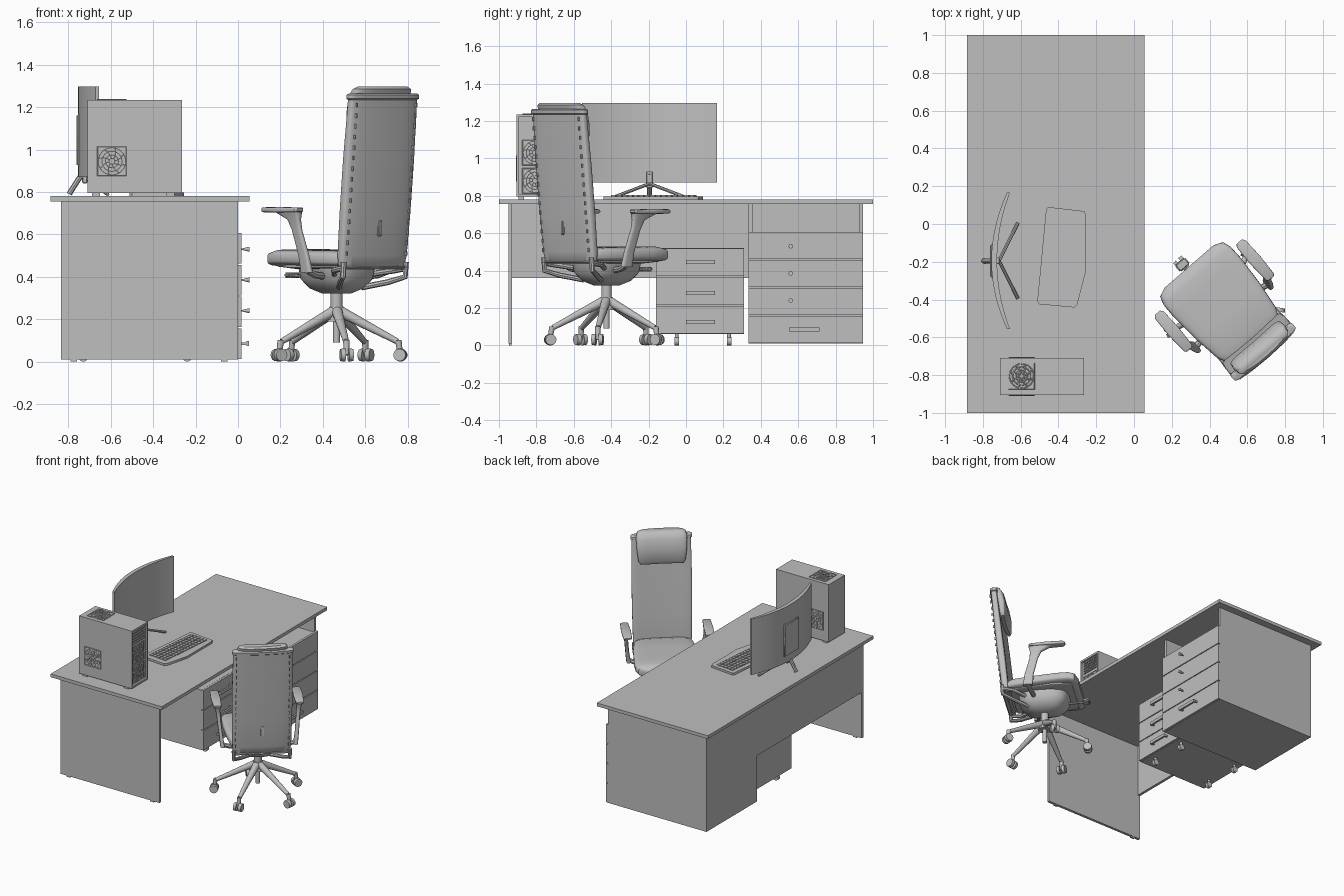
import bpy, bmesh, math
from mathutils import Matrix, Vector

cube = bpy.data.objects.get("Cube")
if cube:
    bpy.data.objects.remove(cube)

mat = bpy.data.materials.new("plain_grey")
mat.use_nodes = True
GREY = (0.52, 0.52, 0.52, 1)
mat.diffuse_color = GREY
mat.node_tree.nodes["Principled BSDF"].inputs["Base Color"].default_value = GREY

# Everything built while "frame" is set is placed by that matrix
frame = Matrix.Identity(4)


def link(name, data, smooth=False):
    o = bpy.data.objects.new(name, data)
    bpy.context.collection.objects.link(o)
    data.materials.append(mat)
    o.matrix_world = frame
    for other in bpy.context.selected_objects:
        other.select_set(False)
    o.select_set(True)
    bpy.context.view_layer.objects.active = o
    if data.id_type == 'CURVE':
        bpy.ops.object.convert(target='MESH')
    if smooth:
        bpy.ops.object.shade_smooth_by_angle(angle=math.radians(40))
    return o


def finish(name, bm, smooth=False):
    bmesh.ops.recalc_face_normals(bm, faces=bm.faces[:])
    me = bpy.data.meshes.new(name)
    bm.to_mesh(me)
    bm.free()
    return link(name, me, smooth)


def boxes(name, items, bevel=0):
    """items: (x0, x1, y0, y1, z0, z1)"""
    bm = bmesh.new()
    for x0, x1, y0, y1, z0, z1 in items:
        m = Matrix.Translation(((x0 + x1) / 2, (y0 + y1) / 2, (z0 + z1) / 2))
        bmesh.ops.create_cube(bm, size=1, matrix=m @ Matrix.Diagonal((x1 - x0, y1 - y0, z1 - z0, 1)))
    if bevel:
        bmesh.ops.bevel(bm, geom=bm.edges[:], offset=bevel, segments=3, affect='EDGES')
    return finish(name, bm, bevel > 0)


def prism(name, pts, z0, z1):
    bm = bmesh.new()
    face = bm.faces.new([bm.verts.new((x, y, z0)) for x, y in pts])
    ext = bmesh.ops.extrude_face_region(bm, geom=[face])["geom"]
    bmesh.ops.translate(bm, vec=(0, 0, z1 - z0), verts=[v for v in ext if isinstance(v, bmesh.types.BMVert)])
    return finish(name, bm, True)


def cones(name, items, n=20):
    """items: (start, end, start radius, end radius)"""
    bm = bmesh.new()
    for a, b, r1, r2 in items:
        a, b = Vector(a), Vector(b)
        m = Matrix.Translation((a + b) / 2) @ (b - a).to_track_quat('Z', 'Y').to_matrix().to_4x4()
        bmesh.ops.create_cone(bm, cap_ends=True, segments=n, radius1=r1, radius2=r2, depth=(b - a).length, matrix=m)
    return finish(name, bm, True)


def tubes(name, paths, r, cyclic=False, res=2):
    cu = bpy.data.curves.new(name, 'CURVE')
    cu.dimensions = '3D'
    cu.bevel_depth, cu.bevel_resolution, cu.use_fill_caps = r, res, True
    for path in paths:
        s = cu.splines.new('POLY')
        s.points.add(len(path) - 1)
        for p, co in zip(s.points, path):
            p.co = (*co, 1)
        s.use_cyclic_u = cyclic
    return link(name, cu, True)


def loft(name, secs, axis, p=0.4, bow=0, n=40):
    """Rounded sections (x, y, z, half width, half thickness) swept along y or z."""
    bm = bmesh.new()
    rings = []
    for x, y, z, a, b in secs:
        ring = []
        for i in range(n):
            t = math.tau * i / n
            c, s = math.cos(t), math.sin(t)
            u = math.copysign(abs(c) ** p, c)
            v = b * math.copysign(abs(s) ** p, s) + bow * u * u
            ring.append(bm.verts.new((x + a * u, y, z + v) if axis == 'y' else (x + a * u, y + v, z)))
        rings.append(ring)
    for r0, r1 in zip(rings, rings[1:]):
        for i in range(n):
            bm.faces.new((r0[i], r0[(i + 1) % n], r1[(i + 1) % n], r1[i]))
    bm.faces.new(rings[0])
    bm.faces.new(rings[-1])
    return finish(name, bm, True)


# Desk
boxes("desk_top", [(-.885, .055, -1, 1, .755, .78)])
boxes("end_panel", [(-.835, 0, -.95, -.93, .01, .755)])
boxes("end_panel_feet", [(x, x + .03, -.947, -.933, 0, .01) for x in (-.79, -.08)])
boxes("modesty_panel", [(-.835, -.815, -.93, .335, .36, .755)])

# Fixed cabinet with an open shelf above four drawers
boxes("cabinet", [(-.835, 0, .335, .355, .01, .755), (-.835, 0, .925, .945, .01, .755),
                  (-.835, -.815, .355, .925, .01, .755), (-.815, 0, .355, .925, .01, .6)])
boxes("cabinet_drawers", [(0, .017, .335, .945, .012 + .15 * i, .156 + .15 * i) for i in range(4)])
cones("cabinet_knobs", [((.017, .56, z), (.055, .56, z), .003, .012) for z in (.24, .385, .53)])


def handles(name, x, y0, y1, heights):
    items = []
    for z in heights:
        items.append((x + .022, x + .035, y0, y1, z - .011, z + .011))
        items += [(x, x + .022, y, y + .012, z - .006, z + .006) for y in (y0, y1 - .012)]
    boxes(name, items)


handles("cabinet_handle", .017, .55, .715, [.085])

# Rolling drawer unit
boxes("pedestal", [(-.78, -.195, -.16, .31, .06, .52)])
boxes("pedestal_drawers", [(-.195, -.18, -.16, .31, .063 + .154 * i, .211 + .154 * i) for i in range(3)])
handles("pedestal_handles", -.18, 0, .155, [.125, .28, .445])
feet = [(x, y) for x in (-.73, -.24) for y in (-.05, .23)]
cones("pedestal_casters", [((x, y - .012, .022), (x, y + .012, .022), .022, .022) for x, y in feet]
      + [((x, y, .03), (x, y, .06), .01, .01) for x, y in feet])

# Computer tower with fan grilles
boxes("tower_case", [(-.71, -.28, -.905, -.71, .795, 1.235)])
boxes("tower_front", [(-.28, -.265, -.905, -.895, .795, 1.235), (-.28, -.265, -.72, -.71, .795, 1.235),
                      (-.28, -.265, -.895, -.72, .795, .81), (-.28, -.265, -.895, -.72, 1.22, 1.235)])
boxes("tower_feet", [(x, x + .04, y, y + .03, .78, .795) for x in (-.69, -.34) for y in (-.895, -.75)])
boxes("tower_vents", [(-.28, -.272, -.875, -.74, z / 100, z / 100 + .008) for z in range(112, 121, 2)])


def grille(name, centre, u, v, size):
    c, u, v = Vector(centre), Vector(u), Vector(v)

    def at(r, t):
        return c + u * r * math.cos(t) + v * r * math.sin(t)
    turn = [math.tau * i / 24 for i in range(24)]
    rings = [[at(size * k, t) for t in turn] for k in (.2, .45, .7, .95)]
    rings.append([c + u * size * a + v * size * b for a, b in ((-1, -1), (1, -1), (1, 1), (-1, 1))])
    tubes(name + "_rings", rings, .003, True, 1)
    blades = [[at(size * k / 5, turn[3 * j] + k * .12) for k in range(1, 6)] for j in range(8)]
    tubes(name + "_blades", blades, .004, False, 1)


X, Y, Z = (1, 0, 0), (0, 1, 0), (0, 0, 1)
grille("right_fan", (-.595, -.906, .945), X, Z, .068)
grille("left_fan", (-.595, -.709, .945), X, Z, .068)
grille("top_fan", (-.595, -.805, 1.236), X, Y, .068)
for i, z in enumerate((.88, 1.03)):
    grille("front_fan_%d" % i, (-.278, -.808, z), Y, Z, .066)

# Curved monitor on a three-legged stand
MID = -.195
arc = [(i / 12 - 1) for i in range(25)]
screen = [(-.725 + .068 * t * t, MID + .36 * t) for t in arc]
screen += [(-.755 + .083 * t * t, MID + .362 * t) for t in reversed(arc)]
prism("monitor", screen, .87, 1.297)
boxes("monitor_back_plate", [(-.762, -.74, MID - .09, MID + .09, .92, 1.17)], .008)
tubes("monitor_front_legs", [[(-.715, MID, .865), (-.615, MID + s * .2, .789)] for s in (-1, 1)], .009)
tubes("monitor_rear_leg", [[(-.797, MID, .79), (-.74, MID, .88), (-.72, MID, .92)]], .013)
boxes("monitor_neck", [(-.735, -.71, MID - .018, MID + .018, .84, .93)], .004)

# Keyboard with key rows
prism("keyboard", [(-.455, .09), (-.265, .068), (-.255, .05), (-.255, -.25), (-.30, -.425), (-.315, -.442),
                   (-.50, -.425), (-.512, -.41), (-.465, .08)], .781, .797)
frame = Matrix.Translation((-.462, .09, 0)) @ Matrix.Rotation(-.098, 4, 'Z')
boxes("keyboard_keys", [(.03 + .03 * r, .054 + .03 * r, -.055 - .03 * k, -.031 - .03 * k, .797, .803)
                        for r in range(5) for k in range(15)])

# Office chair, built facing +y and then turned
frame = Matrix.Translation((.465, -.425, 0)) @ Matrix.Rotation(math.radians(41), 4, 'Z')
spin = math.radians(-9 - 41)
legs, wheels, forks = [], [], []
for k in range(5):
    a = spin + k * math.tau / 5
    d, side = Vector((math.cos(a), math.sin(a), 0)), Vector((-math.sin(a), math.cos(a), 0))
    up = Vector((0, 0, 1))
    legs.append((d * .02 + up * .235, d * .29 + up * .095, .026, .014))
    hub = d * .305 + up * .031
    for s in (-1, 1):
        wheels.append((hub + side * s * .008, hub + side * s * .03, .031, .029))
    forks.append((hub, d * .295 + up * .1, .012, .016))
cones("chair_base_legs", legs, 12)
cones("chair_caster_wheels", wheels)
cones("chair_caster_stems", forks, 12)
cones("chair_column", [((0, 0, .09), (0, 0, .22), .016, .016), ((0, 0, .19), (0, 0, .26), .045, .032),
                       ((0, 0, .25), (0, 0, .36), .028, .028)])
loft("chair_mechanism", [(0, 0, .32, .05, .07), (0, 0, .345, .1, .13), (0, 0, .39, .14, .17),
                         (0, 0, .45, .15, .18)], 'z', .7)
tubes("chair_lever", [[(-.02, .12, .4), (-.02, .29, .405)]], .008)
boxes("chair_lever_paddle", [(-.055, .015, .27, .32, .395, .42)], .008)

loft("chair_seat", [(0, -.25, .48, .15, .015), (0, -.24, .482, .185, .032), (0, -.2, .485, .205, .04),
                    (0, -.05, .487, .225, .04), (0, .12, .49, .237, .04), (0, .2, .49, .235, .04),
                    (0, .245, .485, .22, .036), (0, .265, .48, .17, .02)], 'y', .45)
loft("chair_seat_shell", [(0, -.22, .45, .17, .012), (0, .1, .45, .2, .014), (0, .22, .455, .18, .01)], 'y')

back = [(0, -.262 - .1025 * (z - .45), z, hw, ht) for z, hw, ht in
        ((.44, .17, .012), (.45, .198, .022), (.5, .205, .028), (.7, .209, .03), (.95, .211, .028),
         (1.15, .208, .025), (1.235, .207, .024), (1.24, .215, .03), (1.258, .215, .03), (1.265, .205, .022))]
loft("chair_back", back, 'z', .4, .012)
loft("chair_headrest", [(0, -.285, 1.065, .15, .012), (0, -.288, 1.09, .165, .028), (0, -.295, 1.17, .175, .036),
                        (0, -.318, 1.25, .178, .045), (0, -.335, 1.285, .17, .038),
                        (0, -.34, 1.297, .15, .022)], 'z', .55, .01)


def back_y(z):
    return -.262 - .1025 * (z - .45) - .02


boxes("chair_back_stitches", [(s * .185 - .003, s * .185 + .003, back_y(z) - .006, back_y(z) + .004, z, z + .02)
                              for s in (-1, 1) for z in [.5 + .05 * i for i in range(15)]])
z = .63
boxes("chair_back_adjuster", [(-.012, .012, back_y(z) - .018, back_y(z), z - .04, z + .04)], .006)

for s, side in ((-1, "left"), (1, "right")):
    loft(side + "_arm_pad", [(s * .287, y, .716, hw, ht) for y, hw, ht in
                             ((-.068, .018, .006), (-.058, .028, .011), (.06, .034, .013),
                              (.175, .03, .012), (.19, .018, .006))], 'y', .5)
    loft(side + "_arm_post", [(s * .255, -.08, .42, .015, .035), (s * .265, -.07, .5, .013, .032),
                              (s * .277, -.035, .62, .013, .03), (s * .282, -.02, .67, .016, .04),
                              (s * .286, .015, .705, .024, .085)], 'z', .6)
    tubes(side + "_arm_bracket", [[(s * .256, -.08, .43), (s * .2, -.07, .41), (s * .1, -.05, .4)]], .017)
    tubes(side + "_back_bracket", [[(s * .07, -.1, .35), (s * .15, -.2, .375), (s * .195, -.27, .4),
                                    (s * .195, -.275, .47)],
                                   [(s * .1, -.1, .41), (s * .19, -.2, .43), (s * .195, -.27, .44)]], .014)
boxes("chair_back_crossbar", [(-.2, .2, -.285, -.25, .435, .455)], .008)
